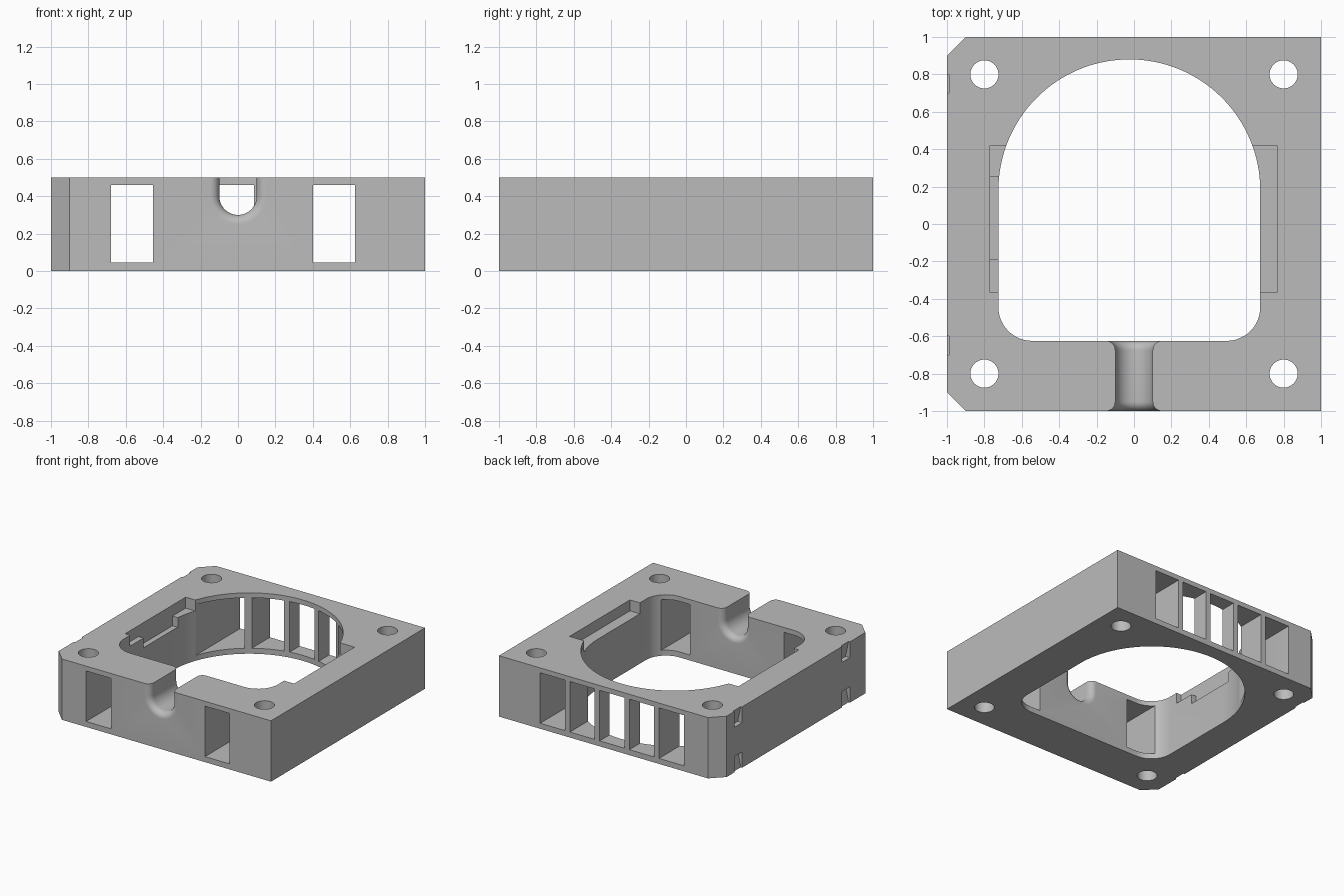
import bpy, bmesh, math
from mathutils import Vector

if "Cube" in bpy.data.objects:
    bpy.data.objects.remove(bpy.data.objects["Cube"])

grey = bpy.data.materials.new("light grey")
grey.diffuse_color = (0.5, 0.5, 0.5, 1)
grey.use_nodes = True
grey.node_tree.nodes["Principled BSDF"].inputs["Base Color"].default_value = grey.diffuse_color


def loft(name, rings):
    """Closed solid through a list of equal-length point rings."""
    bm = bmesh.new()
    vs = [[bm.verts.new(p) for p in r] for r in rings]
    n = len(vs[0])
    for a, b in zip(vs, vs[1:]):
        for i in range(n):
            j = (i + 1) % n
            bm.faces.new((a[i], a[j], b[j], b[i]))
    bm.faces.new(vs[0])
    bm.faces.new(vs[-1])
    bmesh.ops.recalc_face_normals(bm, faces=bm.faces)
    me = bpy.data.meshes.new(name)
    bm.to_mesh(me)
    bm.free()
    ob = bpy.data.objects.new(name, me)
    bpy.context.collection.objects.link(ob)
    return ob


def prism(name, outline, z0, z1):
    return loft(name, [[(x, y, z) for x, y in outline] for z in (z0, z1)])


def box(name, x0, x1, y0, y1, z0, z1):
    return prism(name, [(x0, y0), (x1, y0), (x1, y1), (x0, y1)], z0, z1)


def arc(cx, cy, r, a0, a1, n):
    return [(cx + r * math.cos(math.radians(a0 + (a1 - a0) * i / n)),
             cy + r * math.sin(math.radians(a0 + (a1 - a0) * i / n))) for i in range(n + 1)]


# square frame with two chamfered left corners
frame = prism("frame", [(-0.9, -1), (1, -1), (1, 1), (-0.9, 1), (-1, 0.9), (-1, -0.9)], 0, 0.5)
frame.data.materials.append(grey)


def cut(tool):
    tool.hide_render = True
    tool.data.materials.append(grey)
    mod = frame.modifiers.new("cut", 'BOOLEAN')
    mod.operation = 'DIFFERENCE'
    mod.solver = 'EXACT'
    mod.object = tool
    bpy.context.view_layer.objects.active = frame
    bpy.ops.object.modifier_apply(modifier=mod.name)
    bpy.data.objects.remove(tool)


# arched central opening with rounded front corners
CX, R, F = -0.025, 0.7, 0.18
opening = (arc(CX, 0.18, R, 0, 180, 64)
           + arc(CX - R + F, -0.625 + F, F, 180, 270, 12)
           + arc(CX + R - F, -0.625 + F, F, 270, 360, 12))
cut(prism("opening", opening, -0.1, 0.6))

# screw holes
for sx in (-1, 1):
    for sy in (-1, 1):
        cut(prism("screw_hole", arc(0.8 * sx, 0.8 * sy, 0.075, 0, 352.5, 47), -0.1, 0.6))

# shallow ledges beside the opening, the left one with a deeper middle
cut(box("right_ledge", 0.5, 0.765, -0.365, 0.42, 0.41, 0.6))
cut(box("left_ledge", -0.77, -0.5, -0.365, 0.42, 0.41, 0.6))
cut(box("left_deep_ledge", -0.77, -0.5, -0.19, 0.25, 0.33, 0.6))

# five windows at the back, two at the front
for i in range(5):
    x = -0.68 + 0.27 * i
    cut(box("back_window", x, x + 0.225, 0.0, 1.1, 0.045, 0.46))
    if i in (0, 4):
        cut(box("front_window", x, x + 0.225, -1.1, -0.4, 0.045, 0.46))


# cable slot: U section flared by a fillet at both ends
def u_ring(y, d):
    r = 0.1 + d
    return ([(x, y, z) for x, z in arc(0, 0.4, r, 180, 360, 24)]
            + [(r, y, 0.6), (-r, y, 0.6)])


FR = 0.05
flare = [(FR * (1 - math.sin(t)), FR * (1 - math.cos(t)))
         for t in [math.pi / 2 * i / 8 for i in range(9)]]
rings = [u_ring(-1.03, FR)]
rings += [u_ring(-1 + FR - FR * math.cos(t), FR - FR * math.sin(t))
          for t in [math.pi / 2 * i / 8 for i in range(9)]]
rings += [u_ring(-0.625 - FR + FR * math.sin(t), FR - FR * math.cos(t))
          for t in [math.pi / 2 * i / 8 for i in range(9)]]
rings.append(u_ring(-0.59, FR))
cut(loft("cable_slot", rings))

# small wedge-shaped clip notches on the left side, top and bottom
for y0 in (-0.7, 0.7):
    for flip in (False, True):
        prof = [(-1.05, 0.55), (-0.988, 0.55), (-0.988, 0.5), (-0.96, 0.37), (-1.05, 0.37)]
        if flip:
            prof = [(x, 0.5 - z) for x, z in prof]
        cut(loft("clip_notch", [[(x, y, z) for x, z in prof] for y in (y0, y0 + 0.1)]))

# smooth curved walls, sharp edges
for o in bpy.context.selected_objects:
    o.select_set(False)
frame.select_set(True)
bpy.context.view_layer.objects.active = frame
bpy.ops.object.shade_smooth_by_angle(angle=math.radians(30))
